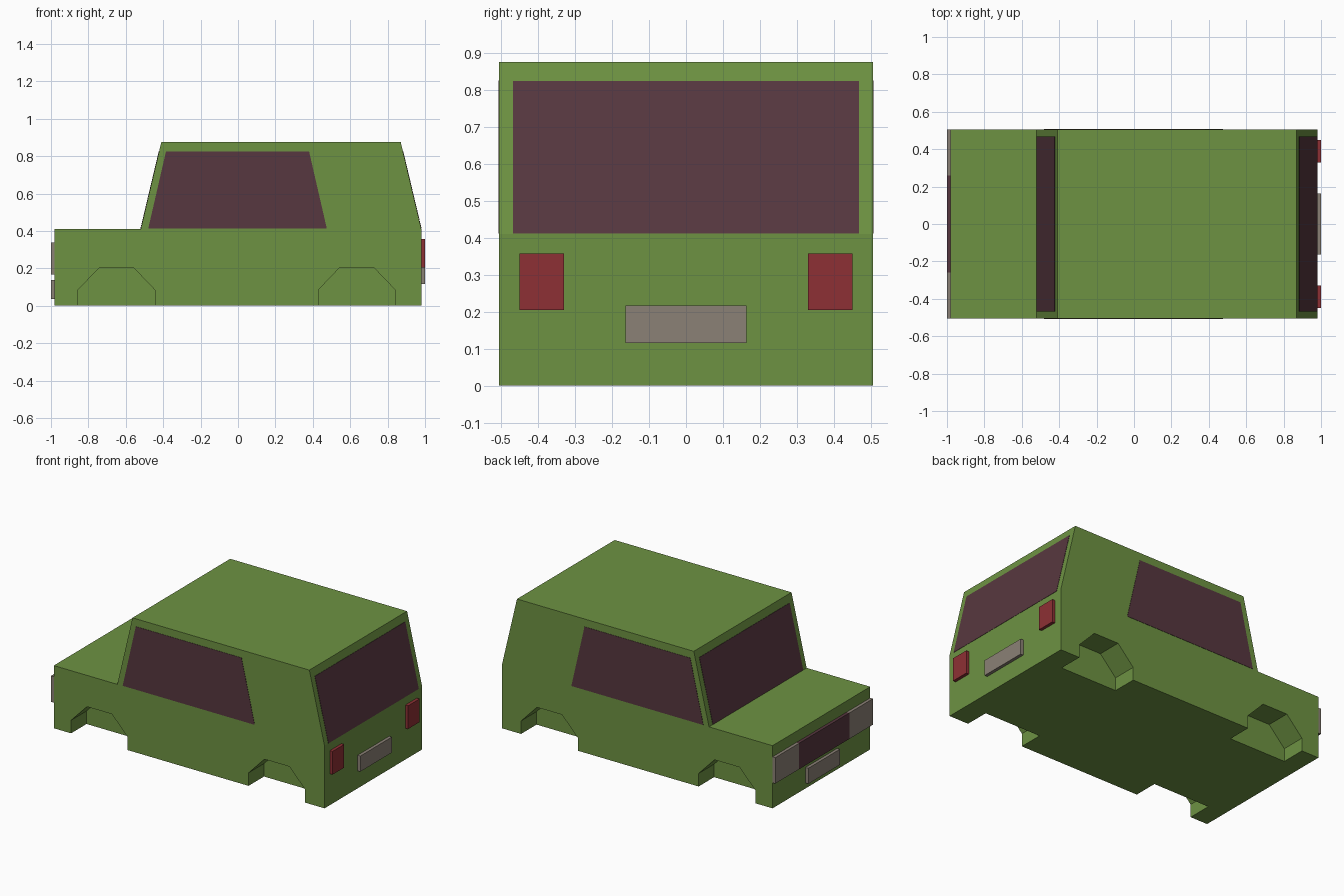
import bpy, bmesh

if "Cube" in bpy.data.objects:
    bpy.data.objects.remove(bpy.data.objects["Cube"])

W = 0.505      # half width of the body
EPS = 0.002    # glass thickness


def material(name, rgb):
    m = bpy.data.materials.new(name)
    m.diffuse_color = (*rgb, 1)
    m.use_nodes = True
    m.node_tree.nodes["Principled BSDF"].inputs["Base Color"].default_value = m.diffuse_color
    return m


GREEN = material("green_paint", (0.155, 0.29, 0.055))
GLASS = material("dark_glass", (0.095, 0.038, 0.050))
RED = material("red_lens", (0.27, 0.030, 0.035))
PALE = material("pale_trim", (0.26, 0.22, 0.18))


def prism(name, profile, y0, y1, mat):
    """Extrude an x-z profile from y0 to y1."""
    bm = bmesh.new()
    face = bm.faces.new([bm.verts.new((x, y0, z)) for x, z in profile])
    ext = bmesh.ops.extrude_face_region(bm, geom=[face])
    verts = [v for v in ext["geom"] if isinstance(v, bmesh.types.BMVert)]
    bmesh.ops.translate(bm, verts=verts, vec=(0, y1 - y0, 0))
    bmesh.ops.recalc_face_normals(bm, faces=bm.faces)
    me = bpy.data.meshes.new(name)
    bm.to_mesh(me)
    bm.free()
    me.materials.append(mat)
    ob = bpy.data.objects.new(name, me)
    bpy.context.collection.objects.link(ob)
    return ob


def block(name, x0, x1, y0, y1, z0, z1, mat):
    return prism(name, [(x0, z0), (x1, z0), (x1, z1), (x0, z1)], y0, y1, mat)


# Body shell
body = prism("body", [(-0.98, 0), (0.98, 0), (0.98, 0.41), (0.87, 0.875),
                      (-0.41, 0.875), (-0.52, 0.41), (-0.98, 0.41)], -W, W, GREEN)

# Wheel arches, cut 0.16 deep into each side
for cx in (-0.65, 0.635):
    for s in (-1, 1):
        arch = [(cx - 0.205, -0.1), (cx - 0.205, 0.085), (cx - 0.09, 0.205),
                (cx + 0.09, 0.205), (cx + 0.205, 0.085), (cx + 0.205, -0.1)]
        cutter = prism("arch_cutter", arch, s * 0.345, s * 0.6, GREEN)
        cutter.hide_render = True
        mod = body.modifiers.new("arch", 'BOOLEAN')
        mod.operation = 'DIFFERENCE'
        mod.solver = 'EXACT'
        mod.object = cutter
        bpy.context.view_layer.objects.active = body
        bpy.ops.object.modifier_apply(modifier=mod.name)
        bpy.data.objects.remove(cutter)

# Side windows, tail lights and headlights, mirrored
for s, side in ((-1, "right"), (1, "left")):
    prism("side_window_" + side, [(-0.48, 0.412), (0.475, 0.412), (0.38, 0.825), (-0.385, 0.825)],
          s * W, s * (W + EPS), GLASS)
    block("tail_light_" + side, 0.98, 1.0, s * 0.33, s * 0.45, 0.205, 0.357, RED)
    block("headlight_" + side, -1.0, -0.98, s * 0.26, s * W, 0.167, 0.337, PALE)

# Windscreen and rear window lie on the sloped ends
for name, xb, xt, d in (("windscreen", -0.52, -0.422, -EPS), ("rear_window", 0.98, 0.882, EPS)):
    prism(name, [(xb, 0.411), (xb + d, 0.411), (xt + d, 0.824), (xt, 0.824)], -0.467, 0.467, GLASS)

# Grille and number plates
block("grille", -1.0, -0.98, -0.26, 0.26, 0.167, 0.337, GLASS)
block("front_plate", -1.0, -0.98, -0.163, 0.163, 0.035, 0.137, PALE)
block("rear_plate", 0.98, 1.0, -0.163, 0.163, 0.115, 0.217, PALE)
